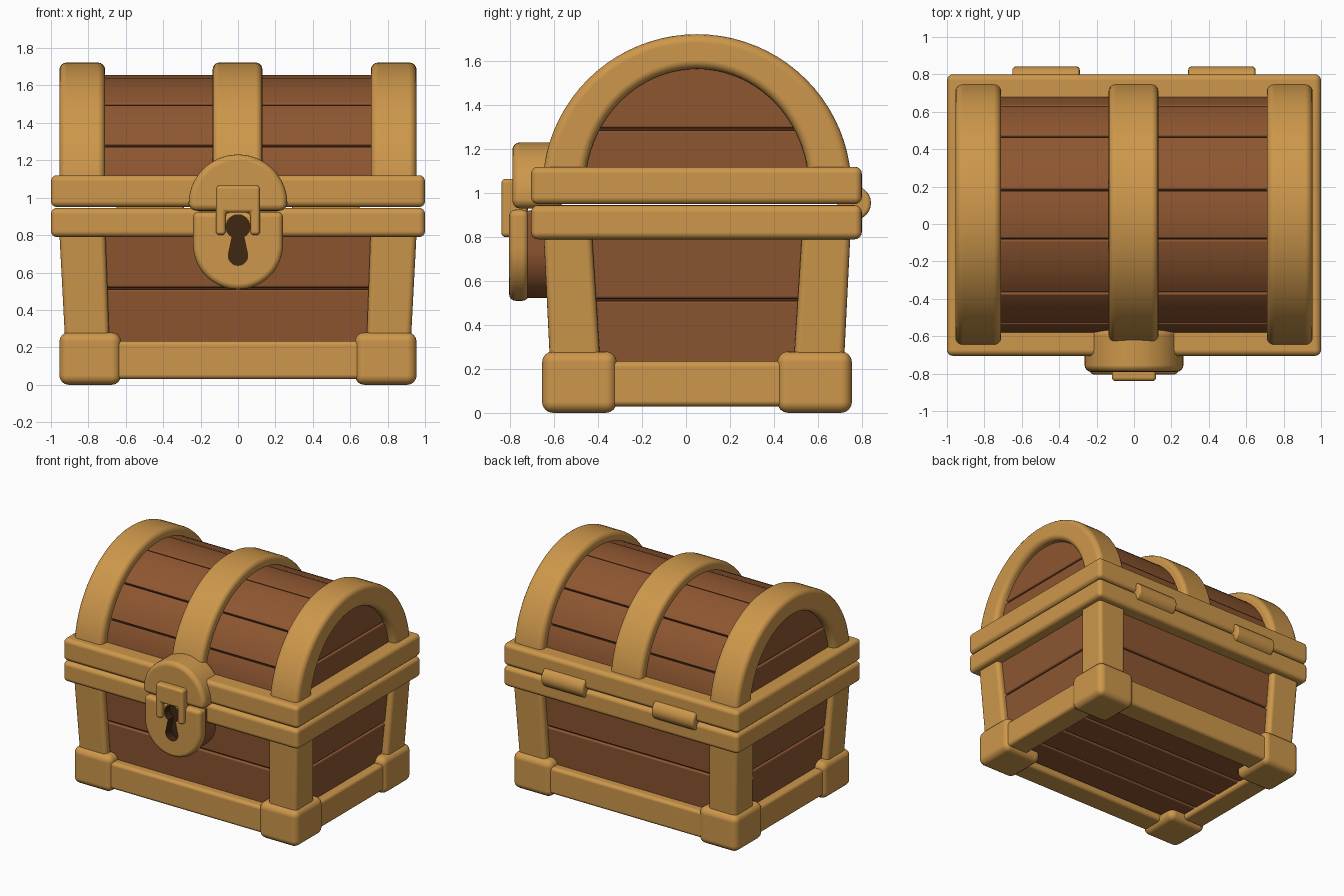
import bpy, bmesh
from math import sin, cos, pi, radians, asin
from mathutils import Vector

cube = bpy.data.objects.get("Cube")
if cube:
    bpy.data.objects.remove(cube)

CY = 0.05        # depth centre of the chest
LID_Z = 1.02     # springing height of the lid


def material(name, rgb):
    m = bpy.data.materials.new(name)
    m.use_nodes = True
    m.diffuse_color = (*rgb, 1)
    bsdf = next(n for n in m.node_tree.nodes if n.type == 'BSDF_PRINCIPLED')
    bsdf.inputs["Base Color"].default_value = (*rgb, 1)
    bsdf.inputs["Roughness"].default_value = 0.7
    return m


GOLD = material("golden trim", (0.61, 0.31, 0.07))
WOOD = material("brown wood", (0.27, 0.093, 0.03))
SEAM = material("dark seam", (0.07, 0.025, 0.01))
HOLE = material("keyhole dark", (0.05, 0.02, 0.006))


def loft(name, ring_a, ring_b, mat, bevel=0.0):
    """Solid between two matching rings of points, with rounded edges."""
    bm = bmesh.new()
    a = [bm.verts.new(p) for p in ring_a]
    b = [bm.verts.new(p) for p in ring_b]
    bm.faces.new(a)
    bm.faces.new(b)
    for i in range(len(a)):
        j = (i + 1) % len(a)
        bm.faces.new((a[i], a[j], b[j], b[i]))
    bmesh.ops.recalc_face_normals(bm, faces=bm.faces)
    for f in bm.faces:
        f.smooth = bevel > 0
    mesh = bpy.data.meshes.new(name)
    bm.to_mesh(mesh)
    bm.free()
    mesh.materials.append(mat)
    ob = bpy.data.objects.new(name, mesh)
    bpy.context.collection.objects.link(ob)
    if bevel:
        mod = ob.modifiers.new("rounded edges", 'BEVEL')
        mod.width = bevel
        mod.segments = 4
        mod.limit_method = 'ANGLE'
        mod.angle_limit = radians(30)
        mod.harden_normals = True
    return ob


def rect(x0, x1, y0, y1, z):
    return [Vector(p) for p in ((x0, y0, z), (x1, y0, z), (x1, y1, z), (x0, y1, z))]


def block(name, x, y, z, mat, bevel):
    return loft(name, rect(*x, *y, z[0]), rect(*x, *y, z[1]), mat, bevel)


def along_x(name, yz, x0, x1, mat, bevel):
    return loft(name, [(x0, y, z) for y, z in yz], [(x1, y, z) for y, z in yz], mat, bevel)


def along_y(name, xz, y0, y1, mat, bevel):
    return loft(name, [(x, y0, z) for x, z in xz], [(x, y1, z) for x, z in xz], mat, bevel)


def arc(cx, cz, r, a0, a1, n, rz=None):
    """Arc points, angles in degrees."""
    angles = [radians(a0 + (a1 - a0) * i / n) for i in range(n + 1)]
    return [(cx + r * cos(t), cz + (rz or r) * sin(t)) for t in angles]


# Body: dark core showing through the seams, with tapered plank layers
def body_half(z):
    t = (z - 0.1) / 0.7
    return 0.865 + 0.045 * t, 0.61 + 0.04 * t


def body_ring(z, inset=0.0):
    hx, hy = (h - inset for h in body_half(z))
    return rect(-hx, hx, CY - hy, CY + hy, z)


loft("body_core", body_ring(0.1, 0.02), body_ring(0.85, 0.02), SEAM)
for i, (z0, z1) in enumerate(((0.11, 0.51), (0.52, 0.85))):
    loft(f"body_planks_{i + 1}", body_ring(z0), body_ring(z1), WOOD, 0.012)
for i in range(4):
    y = CY - 0.5 + 0.25 * i
    block(f"floor_plank_{i + 1}", (-0.8, 0.8), (y + 0.006, y + 0.244), (0.07, 0.13), WOOD, 0.012)

# Base rails
for side, s in (("front", -1), ("back", 1)):
    ys = sorted((CY + s * 0.5, CY + s * 0.685))
    block(f"base_rail_{side}", (-0.8, 0.8), ys, (0.03, 0.235), GOLD, 0.025)
for side, s in (("right", -1), ("left", 1)):
    xs = sorted((s * 0.75, s * 0.935))
    block(f"base_rail_{side}", xs, (-0.5, 0.6), (0.03, 0.235), GOLD, 0.025)

# Corner posts and feet
for side, sx in (("right", -1), ("left", 1)):
    for end, sy in (("front", -1), ("back", 1)):
        low = rect(sx * 0.685, sx * 0.92, CY + sy * 0.435, CY + sy * 0.665, 0.15)
        top = rect(sx * 0.71, sx * 0.957, CY + sy * 0.48, CY + sy * 0.7, 0.85)
        loft(f"post_{end}_{side}", low, top, GOLD, 0.03)
        block(f"foot_{end}_{side}", sorted((sx * 0.625, sx * 0.955)),
              sorted((CY + sy * 0.365, CY + sy * 0.705)), (0, 0.28), GOLD, 0.05)

# Rims where body and lid meet
block("body_rim", (-1, 1), (-0.705, 0.8), (0.79, 0.945), GOLD, 0.032)
block("lid_rim", (-1, 1), (-0.705, 0.8), (0.95, 1.12), GOLD, 0.032)

# Lid: dark core, curved planks on top, flat planks on the ends
along_x("lid_core", arc(CY, LID_Z, 0.605, 0, 180, 40), -0.87, 0.87, SEAM, 0)
seams = [0, 24, 48.7, 78, 102, 131.3, 156, 180]
for i, (a0, a1) in enumerate(zip(seams, seams[1:])):
    outer = arc(CY, LID_Z, 0.637, a0 + 0.4, a1 - 0.4, 8)
    inner = arc(CY, LID_Z, 0.57, a1 - 0.4, a0 + 0.4, 8)
    along_x(f"lid_plank_{i + 1}", outer + inner, -0.8, 0.8, WOOD, 0.008)

R_END = 0.58
for side, s in (("right", -1), ("left", 1)):
    for i, (z0, z1) in enumerate(((1.03, 1.286), (1.296, LID_Z + R_END * 0.98))):
        a0, a1 = (asin((z - LID_Z) / R_END) * 180 / pi for z in (z0, z1))
        outline = arc(CY, LID_Z, R_END, a0, a1, 8) + arc(CY, LID_Z, R_END, 180 - a1, 180 - a0, 8)
        along_x(f"lid_end_plank_{side}_{i + 1}", outline, s * 0.8, s * 0.895, WOOD, 0.01)

# Lid straps
strap_top = arc(CY, LID_Z, 0.703, 0, 180, 40)
end_strap = strap_top + arc(CY, LID_Z, 0.51, 180, 0, 40, 0.545)
mid_strap = strap_top + arc(CY, LID_Z, 0.6, 180, 0, 40)
along_x("lid_strap_right", end_strap, -0.955, -0.71, GOLD, 0.04)
along_x("lid_strap_left", end_strap, 0.71, 0.955, GOLD, 0.04)
along_x("lid_strap_middle", mid_strap, -0.135, 0.13, GOLD, 0.035)

# Hinge barrels at the back
for side, s in (("right", -1), ("left", 1)):
    xs = sorted((s * 0.29, s * 0.65))
    along_x(f"hinge_{side}", arc(0.765, 0.955, 0.077, 0, 345, 23), *xs, GOLD, 0.018)

# Lock: upper hasp, lower plate on a wooden backing, and latch
hasp = arc(0, 0.967, 0.264, 0, 180, 28) + [(-0.255, 0.93), (0.255, 0.93)]
along_y("lock_hasp", hasp, -0.79, -0.56, GOLD, 0.035)
plate = arc(0, 0.75, 0.24, 180, 360, 28) + [(0.24, 0.925), (-0.24, 0.925)]
lock_plate = along_y("lock_plate", plate, -0.805, -0.715, GOLD, 0.03)
backing = arc(0, 0.75, 0.228, 180, 360, 28) + [(0.228, 0.92), (-0.228, 0.92)]
along_y("lock_backing", backing, -0.73, -0.58, WOOD, 0.015)
latch = [(-0.118, 0.8), (-0.066, 0.8), (-0.066, 0.92), (0.066, 0.92),
         (0.066, 0.8), (0.118, 0.8), (0.118, 1.065), (-0.118, 1.065)]
along_y("lock_latch", latch, -0.84, -0.72, GOLD, 0.02)

# Keyhole cut into the lower plate
keyhole = arc(0, 0.845, 0.064, -60, 240, 20) + arc(0, 0.69, 0.052, 170, 370, 12)
cutter = along_y("keyhole_cutter", keyhole, -0.9, -0.74, HOLE, 0)
cutter.hide_render = True
cutter.hide_set(True)
cutter.display_type = 'WIRE'
cut = lock_plate.modifiers.new("keyhole", 'BOOLEAN')
cut.operation = 'DIFFERENCE'
cut.solver = 'EXACT'
cut.material_mode = 'TRANSFER'
cut.object = cutter
